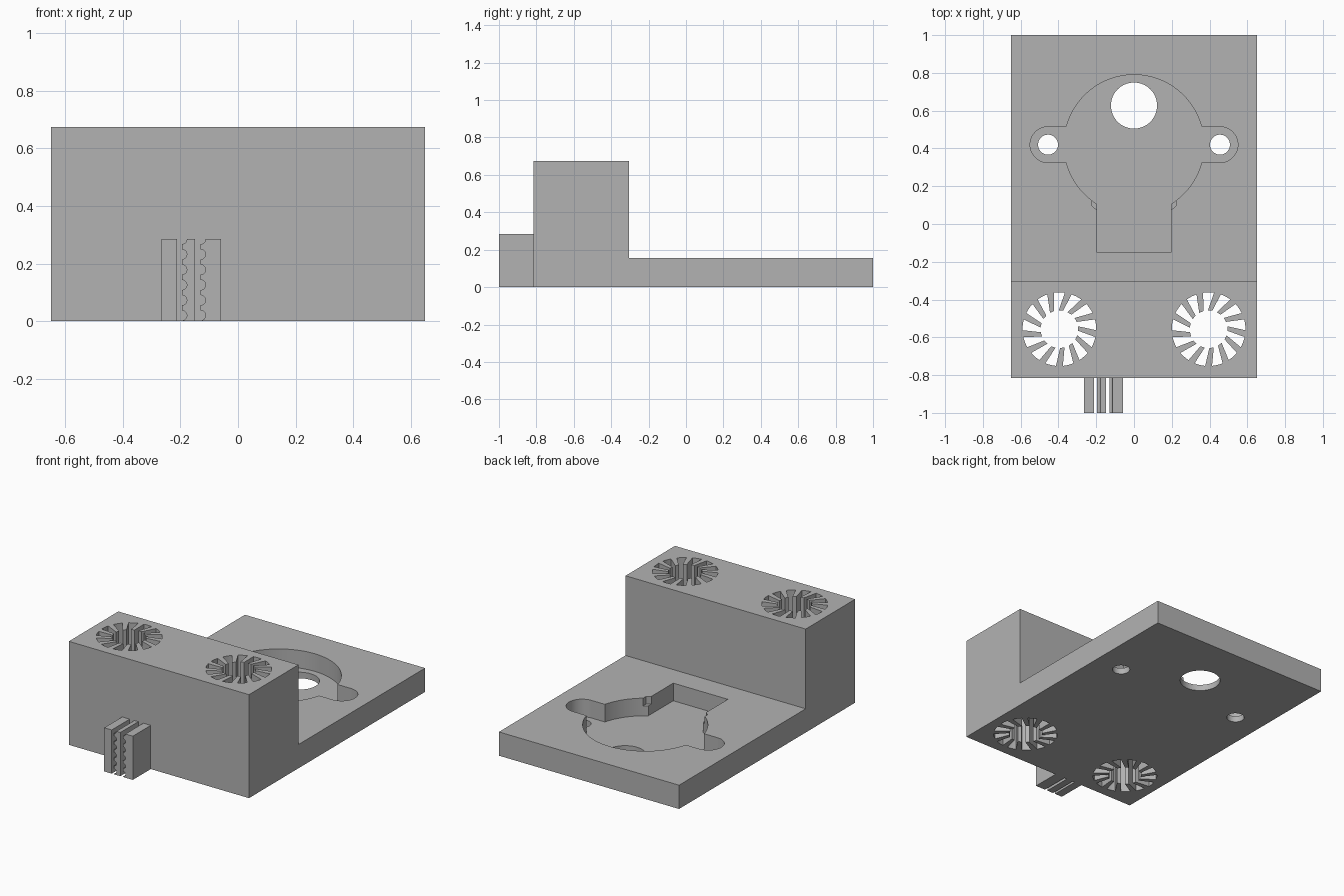
import bpy, bmesh
from math import pi, sin, cos, asin, acos, radians
from mathutils import Vector

cube = bpy.data.objects.get("Cube")
if cube:
    bpy.data.objects.remove(cube, do_unlink=True)

grey = bpy.data.materials.new("plain grey")
grey.use_nodes = True
COLOUR = (0.45, 0.45, 0.45, 1)
grey.diffuse_color = COLOUR
grey.node_tree.nodes["Principled BSDF"].inputs["Base Color"].default_value = COLOUR


def extrude(name, points, direction):
    """Extrude a closed outline of 3D points along a vector."""
    bm = bmesh.new()
    face = bm.faces.new([bm.verts.new(p) for p in points])
    grown = bmesh.ops.extrude_face_region(bm, geom=[face])["geom"]
    verts = [g for g in grown if isinstance(g, bmesh.types.BMVert)]
    bmesh.ops.translate(bm, verts=verts, vec=Vector(direction))
    bmesh.ops.recalc_face_normals(bm, faces=bm.faces[:])
    mesh = bpy.data.meshes.new(name)
    bm.to_mesh(mesh)
    bm.free()
    mesh.materials.append(grey)
    obj = bpy.data.objects.new(name, mesh)
    bpy.context.collection.objects.link(obj)
    return obj


def arc(cx, cy, r, start, end, steps):
    return [(cx + r * cos(start + (end - start) * i / steps),
             cy + r * sin(start + (end - start) * i / steps)) for i in range(steps + 1)]


def circle(cx, cy, r, steps=64):
    return arc(cx, cy, r, 0, 2 * pi, steps)[:-1]


def cut(target, outline, bottom, top):
    """Cut a vertical prism with the given plan outline out of the target."""
    cutter = extrude("cutter", [(x, y, bottom) for x, y in outline], (0, 0, top - bottom))
    cutter.hide_render = True
    bpy.context.view_layer.objects.active = target
    mod = target.modifiers.new("cut", "BOOLEAN")
    mod.operation = "DIFFERENCE"
    mod.solver = "EXACT"
    mod.object = cutter
    bpy.ops.object.modifier_apply(modifier=mod.name)
    bpy.data.objects.remove(cutter, do_unlink=True)


# Body: flat plate with a tall block at the front
HALF, FRONT, STEP, BACK = 0.65, -0.815, -0.305, 1.0
PLATE, HEIGHT = 0.155, 0.675
side = [(FRONT, 0), (BACK, 0), (BACK, PLATE), (STEP, PLATE), (STEP, HEIGHT), (FRONT, HEIGHT)]
body = extrude("carriage_body", [(-HALF, y, z) for y, z in side], (2 * HALF, 0, 0))

# Round pocket with two ears and a rectangular tail
CY, R, EAR_X, EAR_R, TAIL = 0.42, 0.37, 0.455, 0.095, 0.197
FLOOR = 0.04
ear, tail = asin(EAR_R / R), acos(TAIL / R)
pocket = [(-TAIL, -0.15), (TAIL, -0.15)]
pocket += arc(0, CY, R, -tail, -ear, 16)
pocket += arc(EAR_X, CY, EAR_R, -pi / 2, pi / 2, 24)
pocket += arc(0, CY, R, ear, pi - ear, 48)
pocket += arc(-EAR_X, CY, EAR_R, pi / 2, 3 * pi / 2, 24)
pocket += arc(0, CY, R, pi + ear, pi + tail, 16)
cut(body, pocket, FLOOR, 0.4)

# Small shallow corner notches where the tail meets the round pocket
for s in (-1, 1):
    notch = [(0.15, 0.074), (0.196, 0.074), (0.222, 0.095), (0.222, 0.16), (0.15, 0.16)]
    cut(body, [(s * x, y) for x, y in notch], PLATE - 0.05, 0.4)

# Shaft hole and screw holes through the pocket floor
cut(body, circle(0, 0.627, 0.122), -0.1, 0.4)
for s in (-1, 1):
    cut(body, circle(s * EAR_X, CY, 0.053, 40), -0.1, 0.4)


# Bushing bores: round core with radial slots that leave thin fingers
def bushing(cx, cy, slots=13, inner=0.1, outer=0.195):
    points = []
    skew, half_in, half_out = radians(9), radians(7), radians(8.5)
    for k in range(slots):
        a = pi / 2 + 2 * pi * k / slots
        points += arc(cx, cy, inner, a + skew - half_in, a + skew - half_in, 1)[:1]
        points += arc(cx, cy, outer, a - half_out, a + half_out, 4)
        points += arc(cx, cy, inner, a + skew + half_in, a + skew + half_in, 1)[:1]
    return points


for s in (-1, 1):
    cut(body, bushing(s * 0.395, -0.557), -0.1, 1)

# Belt clamp: one plain bar and two bars with a toothed left side
CLAMP, PITCH, TOOTH = 0.285, 0.053, 0.0175


def clamp_bar(name, left, right, toothed):
    outline = [(left, 0), (right, 0), (right, CLAMP)]
    if toothed:
        outline += arc(left, CLAMP, TOOTH, 0, -pi / 2, 5)
        for k in range(1, 6):
            outline += arc(left, CLAMP - k * PITCH, TOOTH, pi / 2, -pi / 2, 10)
    else:
        outline.append((left, CLAMP))
    return extrude(name, [(x, -1, z) for x, z in outline], (0, 1 + FRONT, 0))


bars = [clamp_bar("clamp_plain_bar", -0.265, -0.211, False),
        clamp_bar("clamp_middle_bar", -0.195, -0.149, True),
        clamp_bar("clamp_outer_bar", -0.13, -0.059, True)]

# Smooth the round walls, keep the corners sharp
bpy.ops.object.select_all(action="DESELECT")
for obj in [body] + bars:
    obj.select_set(True)
bpy.context.view_layer.objects.active = body
bpy.ops.object.shade_smooth_by_angle(angle=radians(25))
